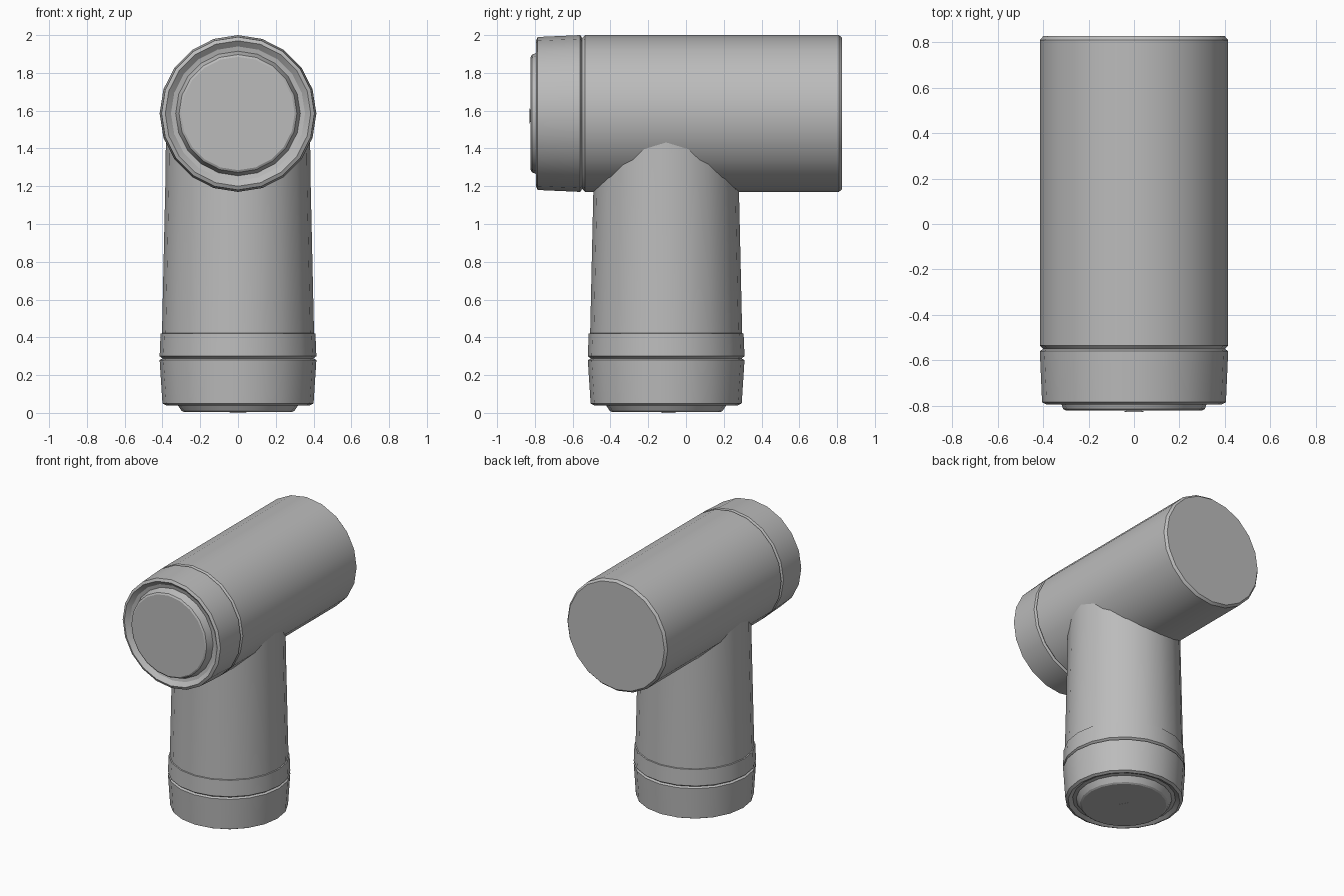
import bpy, bmesh, math
from mathutils import Matrix

cube = bpy.data.objects.get("Cube")
if cube:
    bpy.data.objects.remove(cube, do_unlink=True)

grey = bpy.data.materials.new("plain grey")
grey.use_nodes = True
colour = (0.5, 0.5, 0.5, 1)
grey.diffuse_color = colour
grey.node_tree.nodes["Principled BSDF"].inputs["Base Color"].default_value = colour

AXIS_Z = 1.585   # height of the horizontal tube
STEM_Y = -0.105  # depth of the vertical tube


def place(name, bm, matrix):
    """Turn a bmesh into a placed, shaded object."""
    bm.transform(matrix)
    bmesh.ops.recalc_face_normals(bm, faces=bm.faces)
    mesh = bpy.data.meshes.new(name)
    bm.to_mesh(mesh)
    bm.free()
    mesh.materials.append(grey)
    obj = bpy.data.objects.new(name, mesh)
    bpy.context.collection.objects.link(obj)
    bpy.ops.object.select_all(action='DESELECT')
    obj.select_set(True)
    bpy.context.view_layer.objects.active = obj
    bpy.ops.object.shade_smooth_by_angle(angle=math.radians(22))
    return obj


def lathe(name, profile, matrix, sides=20):
    """Solid of revolution about local z from (radius, height) pairs, capped at both ends."""
    bm = bmesh.new()
    rings = []
    for r, h in profile:
        rings.append([bm.verts.new((r * math.cos(a), r * math.sin(a), h))
                      for a in (math.tau * i / sides for i in range(sides))])
    for low, high in zip(rings, rings[1:]):
        for i in range(sides):
            j = (i + 1) % sides
            bm.faces.new((low[i], low[j], high[j], high[i]))
    bm.faces.new(rings[0])
    bm.faces.new(rings[-1])
    return place(name, bm, matrix)


def centre_mark(name, depth, matrix):
    """Small three-sided point in the middle of an end disc."""
    bm = bmesh.new()
    bmesh.ops.create_cone(bm, cap_ends=True, segments=3, radius1=0.055,
                          radius2=0.02, depth=0.012)
    return place(name, bm, matrix @ Matrix.Translation((0, 0, depth)))


# Local z of the head runs from front to back
head_frame = (Matrix.Translation((0, 0, AXIS_Z)) @ Matrix.Rotation(math.radians(-90), 4, 'X'))
stem_frame = Matrix.Translation((0, STEM_Y, 0))

# Horizontal tube with a slim bevel at the back
lathe("head_tube", [(0.40, -0.55), (0.415, -0.535), (0.415, 0.81), (0.40, 0.827)], head_frame)

# Front bezel with a raised lens inside a shallow moat
lathe("lens_bezel", [(0.30, -0.822), (0.312, -0.815), (0.33, -0.765), (0.355, -0.77),
                     (0.385, -0.795), (0.405, -0.785), (0.415, -0.56), (0.40, -0.55)], head_frame)
centre_mark("lens_mark", -0.822, head_frame)

# Vertical tube running up into the head
lathe("handle_tube", [(0.403, 0.40), (0.385, 1.2), (0.38, AXIS_Z)], stem_frame)

# Two collars around the handle foot, with a narrow groove between them
lathe("upper_collar", [(0.395, 0.285), (0.415, 0.30), (0.41, 0.42), (0.39, 0.425)], stem_frame)
lathe("end_cap", [(0.288, 0.005), (0.30, 0.012), (0.325, 0.05), (0.35, 0.055), (0.38, 0.04),
                  (0.40, 0.05), (0.415, 0.28), (0.395, 0.29)], stem_frame)
centre_mark("end_cap_mark", 0.006, stem_frame)
